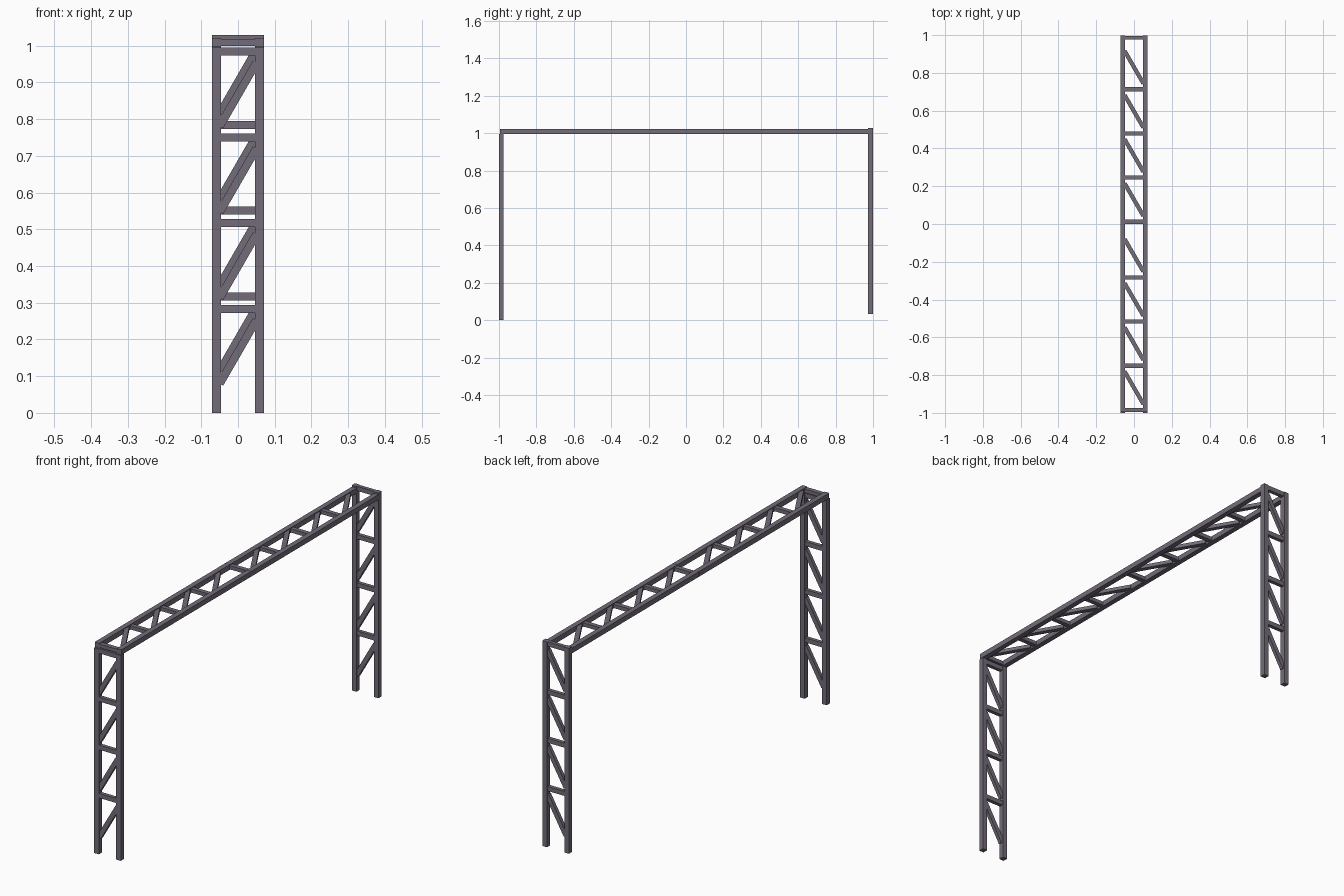
import bpy, bmesh, math
from mathutils import Matrix, Vector

if "Cube" in bpy.data.objects:
    bpy.data.objects.remove(bpy.data.objects["Cube"])

mat = bpy.data.materials.new("dark_steel")
mat.diffuse_color = (0.17, 0.15, 0.19, 1)
mat.use_nodes = True
mat.node_tree.nodes["Principled BSDF"].inputs["Base Color"].default_value = mat.diffuse_color

LENGTH, POST, WEB = 0.995, 0.025, 0.018   # section length, post width, web depth
POST_X = 0.059


def bar(bm, size, loc, tilt=0.0):
    m = (Matrix.Translation(Vector(loc)) @ Matrix.Rotation(tilt, 4, 'Y')
         @ Matrix.Diagonal((*size, 1)))
    bmesh.ops.create_cube(bm, size=1, matrix=m)


# One ladder truss section: two posts, four rungs, four diagonals
bm = bmesh.new()
for side in (-1, 1):
    bar(bm, (POST, POST, LENGTH), (side * POST_X, 0, LENGTH / 2))
for i in range(4):
    shift = i * 0.2337
    bar(bm, (0.1, WEB, 0.022), (0, 0, 0.283 + shift))
    bar(bm, (0.022, WEB - 0.001, 0.2), (0, 0, 0.166 + shift), math.radians(30))
mesh = bpy.data.meshes.new("truss_section")
bm.to_mesh(mesh)
bm.free()
mesh.materials.append(mat)

# The same section is used for both legs and both halves of the top beam
quarter = math.pi / 2
for name, loc, rot in (
    ("front_leg", (0, -0.9875, 0), 0),
    ("back_leg", (0, 0.9865, 0.034), 0),
    ("front_half_beam", (0, 0, 1.009), quarter),
    ("back_half_beam", (0, 0.996, 1.009), quarter),
):
    ob = bpy.data.objects.new(name, mesh)
    ob.location = loc
    ob.rotation_euler = (rot, 0, 0)
    bpy.context.collection.objects.link(ob)
